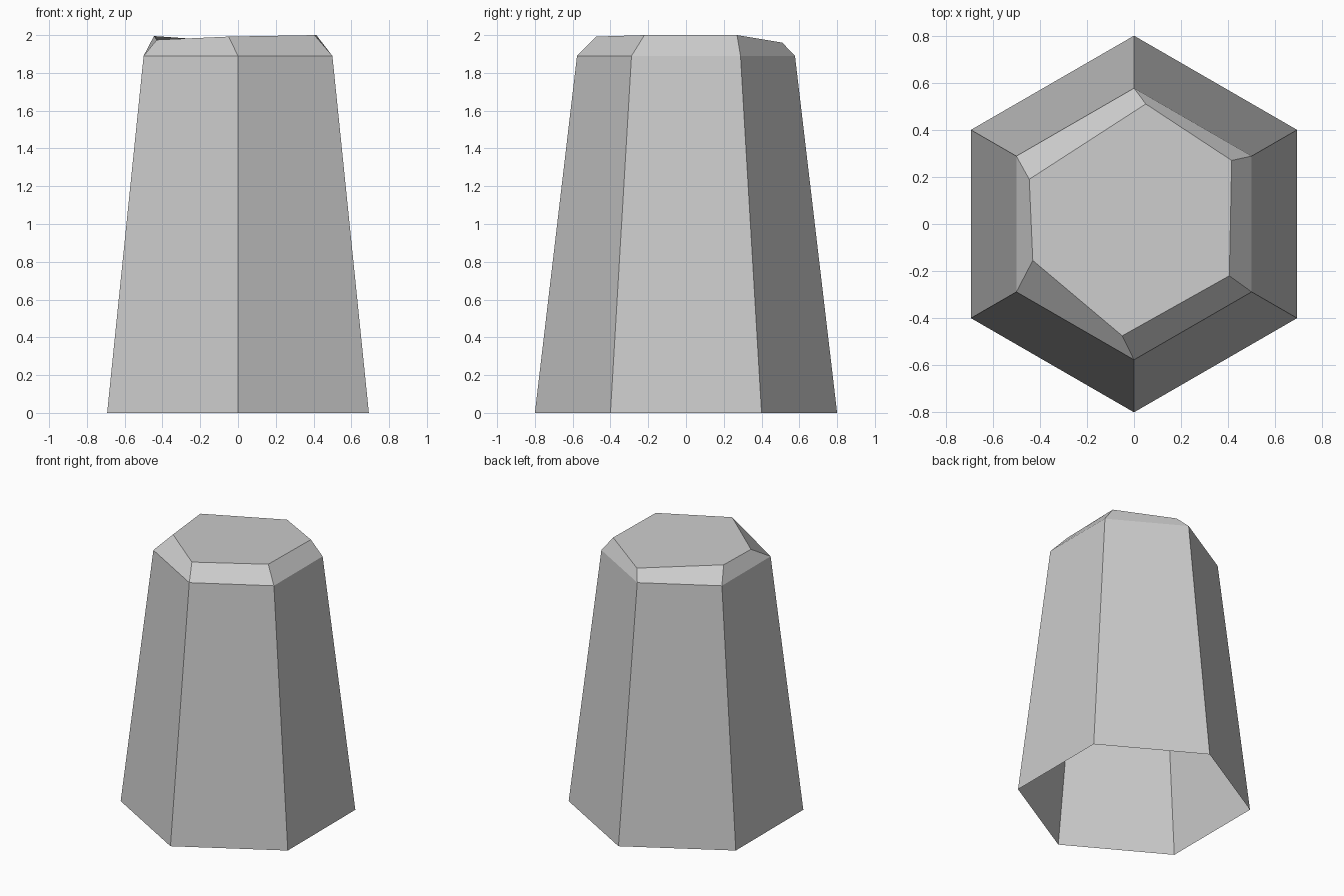
import bpy, bmesh
from math import sin, cos, radians

cube = bpy.data.objects.get("Cube")
if cube:
    bpy.data.objects.remove(cube, do_unlink=True)

# Stone colour
stone = bpy.data.materials.new("grey stone")
stone.use_nodes = True
colour = (0.6, 0.6, 0.6, 1)
stone.diffuse_color = colour
stone.node_tree.nodes["Principled BSDF"].inputs["Base Color"].default_value = colour


def hex_ring(radius, z):
    """Hexagon with a corner at the back, going clockwise."""
    angles = [radians(90 - 60 * i) for i in range(6)]
    return [(radius * cos(a), radius * sin(a), z) for a in angles]


# Uneven chipped rim, starting at the back corner, going clockwise
chipped_rim = [
    (0.05, 0.51, 1.96), (0.415, 0.27, 2.0), (0.405, -0.22, 2.0),
    (-0.05, -0.475, 1.992), (-0.43, -0.155, 1.975), (-0.445, 0.19, 1.995),
]

# Tapered shaft, chamfer and cap, open underneath
bm = bmesh.new()
rings = [[bm.verts.new(p) for p in ring]
         for ring in (hex_ring(0.8, 0), hex_ring(0.577, 1.89), chipped_rim)]
for low, high in zip(rings, rings[1:]):
    for i in range(6):
        j = (i + 1) % 6
        bm.faces.new((low[j], low[i], high[i], high[j]))
bm.faces.new(reversed(rings[-1]))

mesh = bpy.data.meshes.new("stone_post")
bm.to_mesh(mesh)
bm.free()
mesh.materials.append(stone)
post = bpy.data.objects.new("stone_post", mesh)
bpy.context.collection.objects.link(post)
